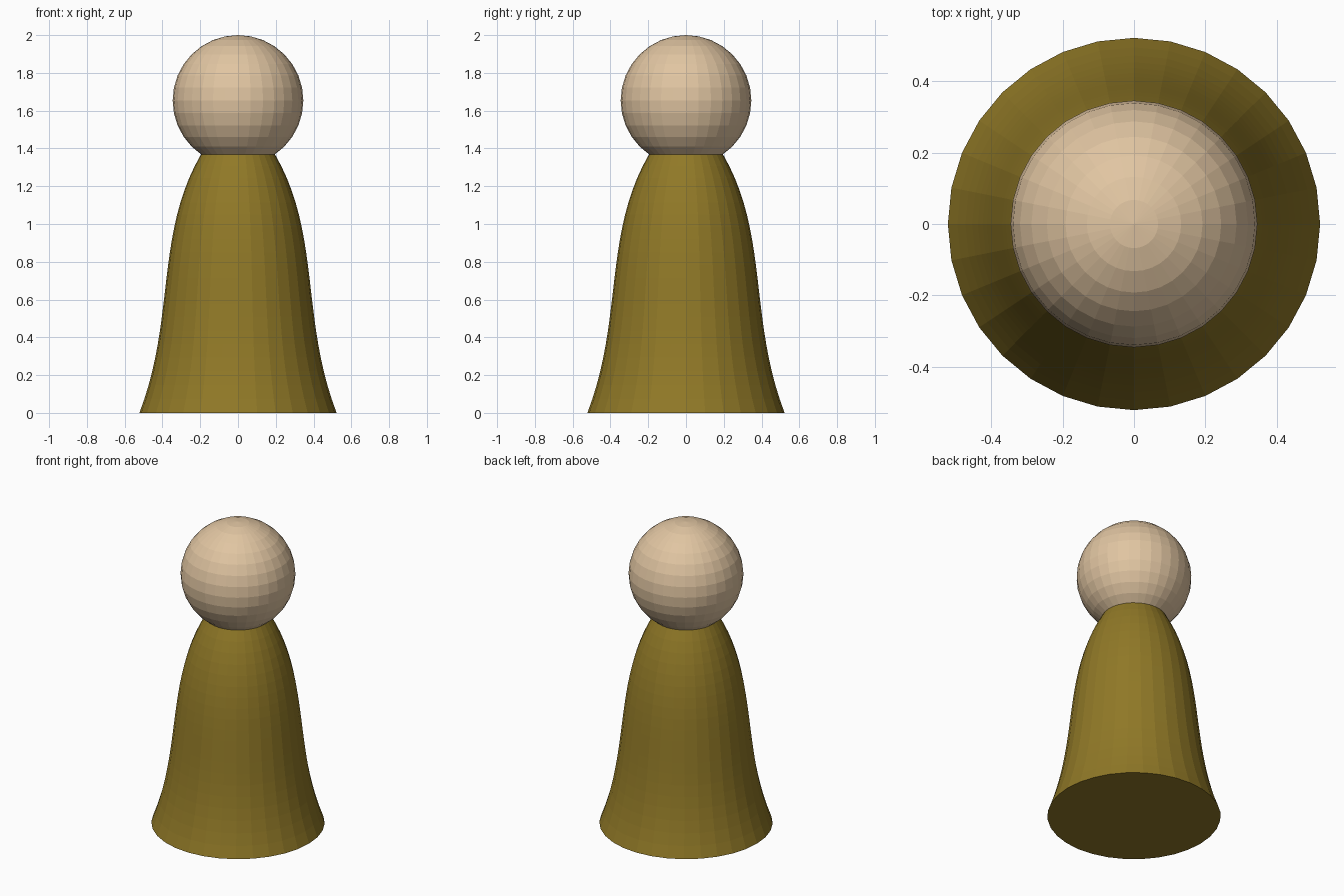
import bpy, bmesh
from math import cos, sin, tau
from mathutils import Vector
from mathutils.geometry import interpolate_bezier

if "Cube" in bpy.data.objects:
    bpy.data.objects.remove(bpy.data.objects["Cube"])

SIDES = 32


def finish(bm, name, color):
    bmesh.ops.recalc_face_normals(bm, faces=bm.faces)
    mesh = bpy.data.meshes.new(name)
    bm.to_mesh(mesh)
    bm.free()
    obj = bpy.data.objects.new(name, mesh)
    bpy.context.collection.objects.link(obj)
    mat = bpy.data.materials.new(name + "_color")
    mat.diffuse_color = color
    mat.use_nodes = True
    mat.node_tree.nodes["Principled BSDF"].inputs["Base Color"].default_value = mat.diffuse_color
    mesh.materials.append(mat)
    return obj


# Body: S-curved bell profile lathed around z, capped at both ends
profile = interpolate_bezier(Vector((0.522, 0, 0)), Vector((0.33, 0, 0.5)),
                             Vector((0.44, 0, 0.95)), Vector((0.195, 0, 1.37)), 21)
bm = bmesh.new()
rings = [[bm.verts.new((p.x * cos(tau * i / SIDES), p.x * sin(tau * i / SIDES), p.z))
          for i in range(SIDES)] for p in profile]
for low, high in zip(rings, rings[1:]):
    for i in range(SIDES):
        j = (i + 1) % SIDES
        bm.faces.new((low[i], low[j], high[j], high[i]))
bm.faces.new(rings[0])
bm.faces.new(rings[-1])
finish(bm, "body", (0.28, 0.19, 0.02, 1))

# Head: faceted ball sunk slightly into the neck
bm = bmesh.new()
bmesh.ops.create_uvsphere(bm, u_segments=SIDES, v_segments=16, radius=0.346)
bmesh.ops.translate(bm, verts=bm.verts, vec=(0, 0, 1.654))
finish(bm, "head", (0.75, 0.56, 0.36, 1))
